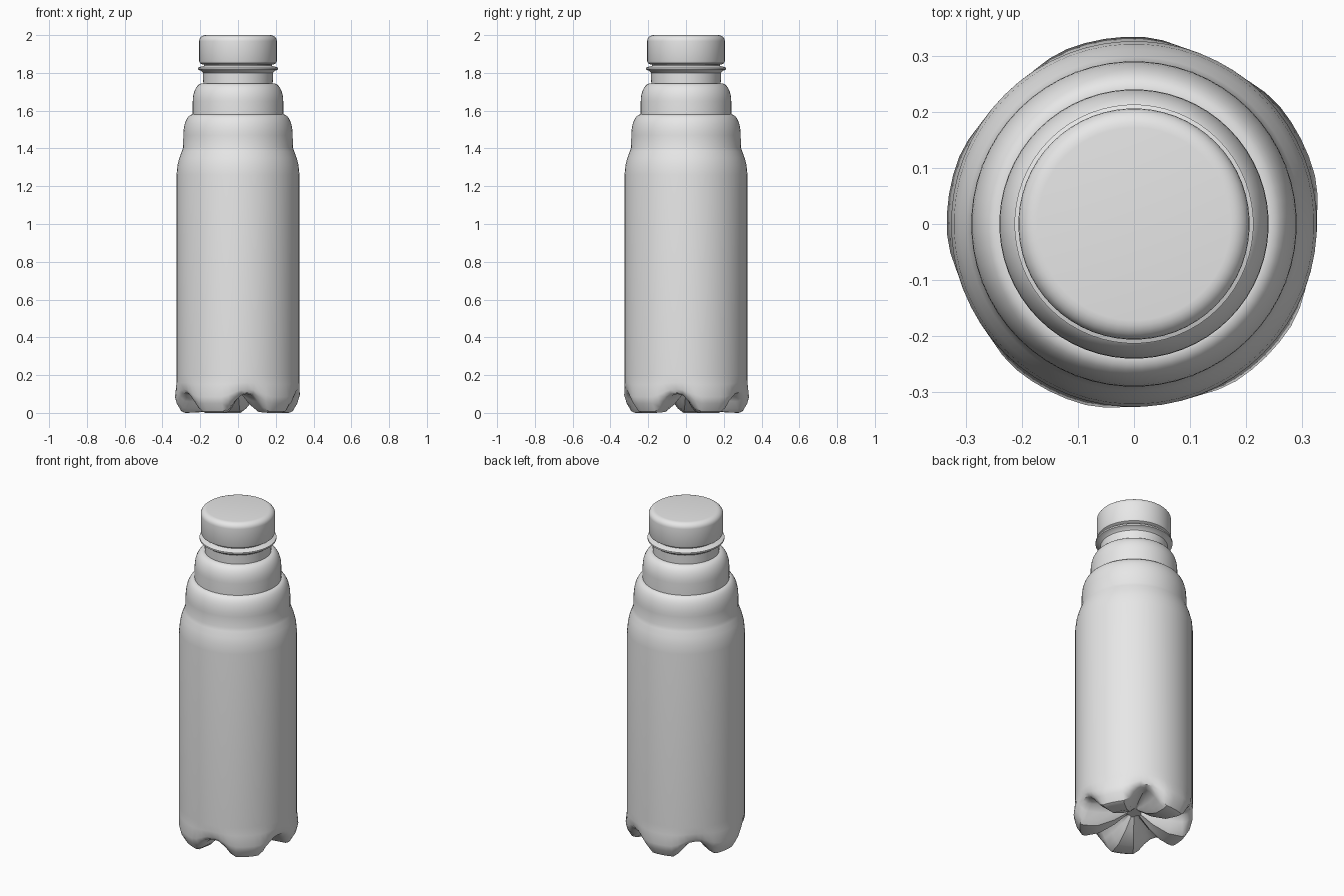
import bpy, bmesh
from math import sin, cos, pi, radians

cube = bpy.data.objects.get("Cube")
if cube:
    bpy.data.objects.remove(cube)

SEGMENTS = 60
FEET = 5
FIRST_FOOT = radians(99)

grey = bpy.data.materials.new("light grey")
grey.use_nodes = True
grey.diffuse_color = (0.8, 0.8, 0.8, 1)
grey.node_tree.nodes["Principled BSDF"].inputs["Base Color"].default_value = (0.8, 0.8, 0.8, 1)


def dome(r0, z0, r1, z1, steps=8):
    """Rounded shoulder from a narrow upper point to a wide lower point."""
    return [(r0 + (r1 - r0) * sin(pi / 2 * i / steps),
             z1 + (z0 - z1) * cos(pi / 2 * i / steps)) for i in range(steps + 1)]


def foot_weight(i):
    """One on a foot, zero in the groove between two feet."""
    per_foot = SEGMENTS // FEET
    k = i % per_foot
    phase = min(k, per_foot - k) / (per_foot / 2)
    t = max(0, min(1, (0.95 - phase) / 0.65))
    return t * t * (3 - 2 * t)


def lathe(name, rings):
    """Skin rings from top to bottom; a ring is (r, z) or (foot r, foot z, groove r, groove z)."""
    bm = bmesh.new()
    loops = []
    for ring in rings:
        loop = []
        for i in range(SEGMENTS):
            r, z = ring[:2]
            if len(ring) == 4:
                w = foot_weight(i)
                r = w * ring[0] + (1 - w) * ring[2]
                z = w * ring[1] + (1 - w) * ring[3]
            a = FIRST_FOOT + 2 * pi * i / SEGMENTS
            loop.append(bm.verts.new((r * cos(a), r * sin(a), z)))
        loops.append(loop)
    for upper, lower in zip(loops, loops[1:]):
        for i in range(SEGMENTS):
            j = (i + 1) % SEGMENTS
            bm.faces.new((upper[i], lower[i], lower[j], upper[j]))
    bm.faces.new(loops[0])
    bm.faces.new(loops[-1][::-1])
    bmesh.ops.recalc_face_normals(bm, faces=bm.faces)
    mesh = bpy.data.meshes.new(name)
    bm.to_mesh(mesh)
    bm.free()
    obj = bpy.data.objects.new(name, mesh)
    bpy.context.collection.objects.link(obj)
    mesh.materials.append(grey)
    bpy.ops.object.select_all(action='DESELECT')
    obj.select_set(True)
    bpy.context.view_layer.objects.active = obj
    bpy.ops.object.shade_smooth_by_angle(angle=radians(35))
    return obj


# Bottle: neck with flange, two stepped shoulders, body and five-footed base
neck = [(0.18, 1.87), (0.18, 1.838), (0.2, 1.832), (0.213, 1.827),
        (0.213, 1.818), (0.198, 1.812), (0.186, 1.8), (0.184, 1.745)]
upper_shoulder = dome(0.188, 1.745, 0.24, 1.65) + [(0.24, 1.58)]
lower_shoulder = dome(0.242, 1.58, 0.29, 1.47) + [(0.291, 1.405)]
body = [(0.298, 1.385), (0.311, 1.35), (0.321, 1.31), (0.326, 1.26), (0.326, 0.2)]
base = [(0.327, 0.15, 0.326, 0.16),
        (0.334, 0.085, 0.322, 0.125),
        (0.325, 0.05, 0.31, 0.107),
        (0.3, 0.008, 0.285, 0.1),
        (0.28, 0, 0.26, 0.102),
        (0.2, 0.004, 0.2, 0.106),
        (0.11, 0.045, 0.11, 0.108),
        (0.04, 0.095, 0.04, 0.108)]
lathe("bottle", neck + upper_shoulder + lower_shoulder + body + base)

# Screw cap with rounded rims
cap = dome(0.172, 2.0, 0.206, 1.968, 6) + [(0.206, 1.862), (0.202, 1.852), (0.19, 1.845)]
lathe("cap", cap)
